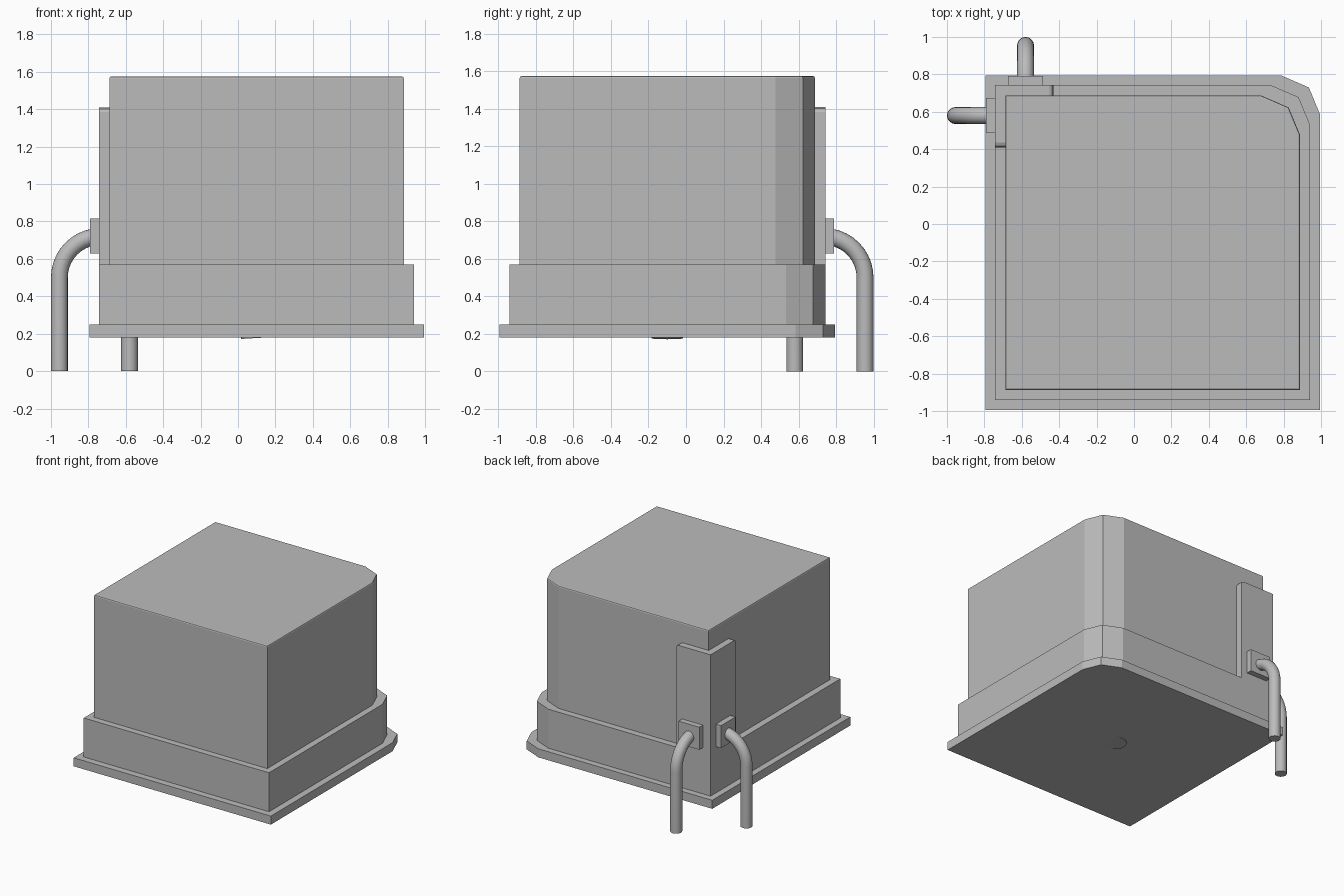
import bpy, bmesh, math
from mathutils import Vector, Matrix

cube = bpy.data.objects.get("Cube")
if cube:
    bpy.data.objects.remove(cube, do_unlink=True)

grey = bpy.data.materials.new("plain grey")
grey.use_nodes = True
colour = (0.5, 0.5, 0.5, 1)
grey.diffuse_color = colour
grey.node_tree.nodes["Principled BSDF"].inputs["Base Color"].default_value = colour


def finish(name, bm, smooth=False):
    bmesh.ops.recalc_face_normals(bm, faces=bm.faces)
    mesh = bpy.data.meshes.new(name)
    bm.to_mesh(mesh)
    bm.free()
    mesh.materials.append(grey)
    ob = bpy.data.objects.new(name, mesh)
    bpy.context.collection.objects.link(ob)
    if smooth:
        bpy.ops.object.select_all(action='DESELECT')
        ob.select_set(True)
        bpy.context.view_layer.objects.active = ob
        bpy.ops.object.shade_smooth_by_angle(angle=math.radians(35))
    return ob


def prism(name, outline, z0, z1, bevel=0, rule=None):
    """Extrude an outline upward, optionally bevelling the edges that pass a rule."""
    bm = bmesh.new()
    face = bm.faces.new([bm.verts.new((x, y, z0)) for x, y in outline])
    top = bmesh.ops.extrude_face_region(bm, geom=[face])["geom"]
    for v in top:
        if isinstance(v, bmesh.types.BMVert):
            v.co.z = z1
    if bevel:
        edges = [e for e in bm.edges if all(v.co.z > z1 - 0.001 for v in e.verts) and rule(e)]
        bmesh.ops.bevel(bm, geom=edges, offset=bevel, segments=2, profile=0.5, affect='EDGES')
    return finish(name, bm)


def cut_square(lo, hi):
    """Square mirrored about the diagonal y = -x, with its back left corner cut in two facets."""
    return [(lo, -hi), (hi, -hi), (hi, -lo - 0.21), (hi - 0.06, -lo - 0.065),
            (hi - 0.21, -lo), (lo, -lo)]


# Stepped body
prism("base_flange", cut_square(-0.795, 0.995), 0.18, 0.25)
prism("lower_body", cut_square(-0.743, 0.94), 0.25, 0.57)
prism("upper_body", cut_square(-0.688, 0.887), 0.57, 1.575, 0.01, lambda e: True)

# Raised block wrapped around the back right corner, rounded at its upper ends
def block_end(e):
    mid = (e.verts[0].co + e.verts[1].co) / 2
    return mid.x > -0.44 or mid.y < 0.43

prism("corner_block", [(-0.743, 0.41), (-0.43, 0.41), (-0.43, 0.743), (-0.743, 0.743)],
      0.57, 1.41, 0.025, block_end)


def pipe_path():
    """Short stub out of the wall, quarter bend, then straight down; x is the outward distance."""
    bend = [(0.735 + 0.22 * math.sin(a), 0.5 + 0.22 * math.cos(a))
            for a in (i * math.pi / 20 for i in range(11))]
    return [(0.70, 0.72)] + bend + [(0.955, 0)]


def pipe(name, place, radius=0.045, sides=20):
    bm = bmesh.new()
    path = [Vector((d, 0, z)) for d, z in pipe_path()]
    rings = []
    for i, p in enumerate(path):
        t = (path[min(i + 1, len(path) - 1)] - path[max(i - 1, 0)]).normalized()
        if i == len(path) - 2:
            t = Vector((0, 0, -1))
        n = Vector((-t.z, 0, t.x))
        ring = []
        for k in range(sides):
            a = k * math.tau / sides
            q = p + radius * (math.cos(a) * n + math.sin(a) * Vector((0, 1, 0)))
            ring.append(bm.verts.new(place(q)))
        rings.append(ring)
    for a, b in zip(rings, rings[1:]):
        for k in range(sides):
            bm.faces.new((a[k], a[k - 1], b[k - 1], b[k]))
    bm.faces.new(rings[0])
    bm.faces.new(rings[-1])
    finish(name, bm, True)


# Two matching pipes with square mounting pads, one per wall
def on_right(q):
    return Vector((-q.x, q.y + 0.58, q.z))

def on_back(q):
    return Vector((q.y - 0.58, q.x, q.z))

for side, place in (("right", on_right), ("back", on_back)):
    pipe(side + "_pipe", place)
    corners = [place(Vector(c)) for c in
               ((0.73, -0.094, 0), (0.79, -0.094, 0), (0.79, 0.094, 0), (0.73, 0.094, 0))]
    prism(side + "_pad", [c.xy for c in corners], 0.63, 0.815)

# Shallow tilted disc under the base
bm = bmesh.new()
tilt = Matrix.Translation((0.1, -0.1, 0.182)) @ Matrix.Rotation(math.radians(-3.5), 4, 'Y')
bmesh.ops.create_cone(bm, cap_ends=True, segments=24, radius1=0.085, radius2=0.085,
                      depth=0.01, matrix=tilt)
finish("underside_disc", bm, True)
